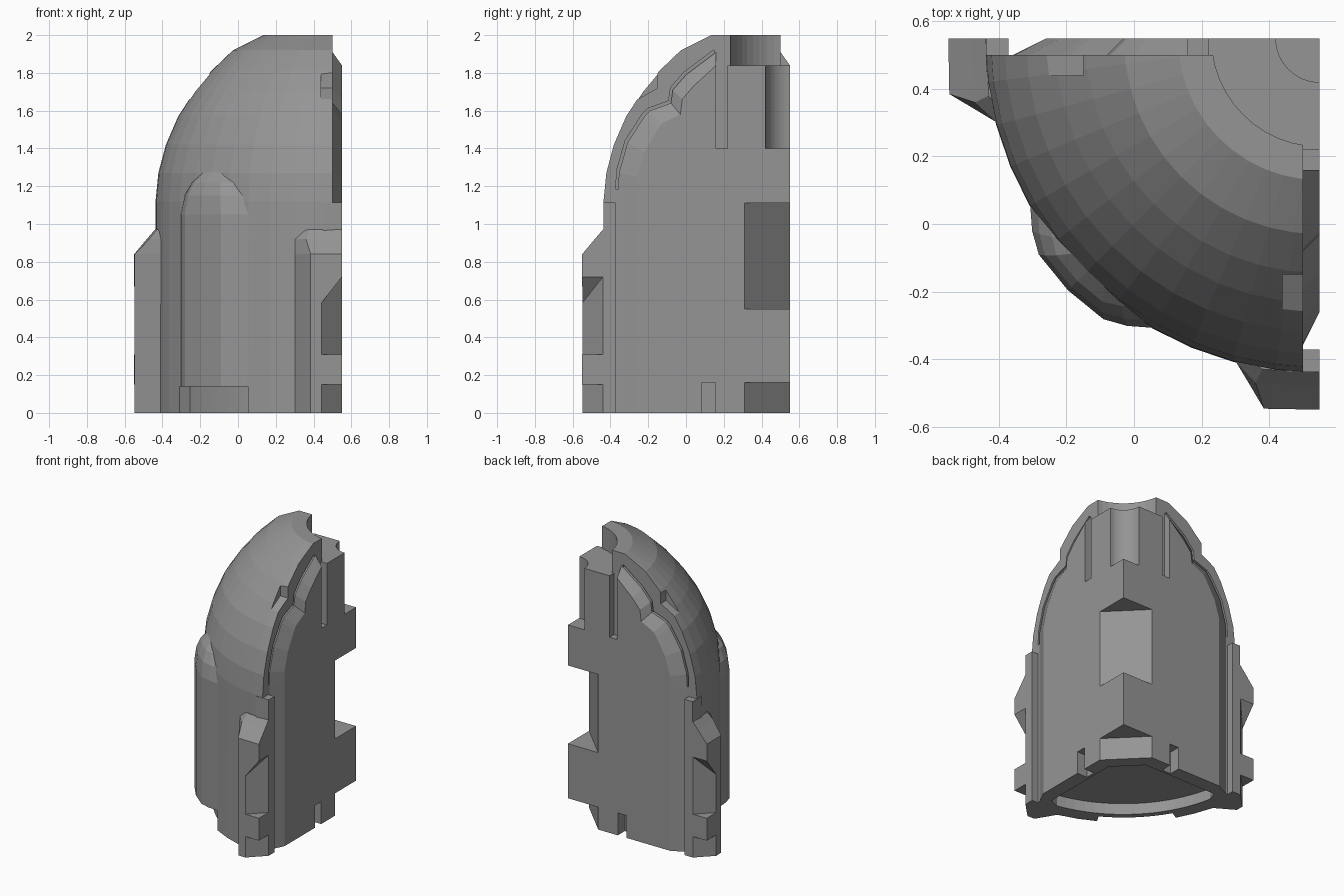
import bpy, bmesh
from math import radians, cos, sin, tau
from mathutils import Vector

if "Cube" in bpy.data.objects:
    bpy.data.objects.remove(bpy.data.objects["Cube"])

AX = 0.55  # revolve axis sits at x = y = AX

grey = bpy.data.materials.new("dark_grey")
grey.diffuse_color = (.3, .3, .3, 1)
grey.use_nodes = True
grey.node_tree.nodes["Principled BSDF"].inputs["Base Color"].default_value = grey.diffuse_color


def loft(name, loops):
    """Closed solid skinned through loops with equal point counts."""
    bm = bmesh.new()
    rings = [[bm.verts.new(p) for p in lp] for lp in loops]
    n = len(rings[0])
    for a, b in zip(rings, rings[1:]):
        for i in range(n):
            j = (i + 1) % n
            bm.faces.new((a[i], a[j], b[j], b[i]))
    bm.faces.new(rings[0])
    bm.faces.new(rings[-1])
    bmesh.ops.recalc_face_normals(bm, faces=bm.faces[:])
    me = bpy.data.meshes.new(name)
    bm.to_mesh(me)
    bm.free()
    me.materials.append(grey)
    ob = bpy.data.objects.new(name, me)
    bpy.context.collection.objects.link(ob)
    return ob


def prism(name, pts, z0, z1):
    return loft(name, [[(x, y, z) for x, y in pts] for z in (z0, z1)])


def side_prism(name, pts, x0, x1):
    return loft(name, [[(x, y, z) for y, z in pts] for x in (x0, x1)])


def box(name, x0, x1, y0, y1, z0, z1):
    return prism(name, [(x0, y0), (x1, y0), (x1, y1), (x0, y1)], z0, z1)


def polar(deg_off, r):
    """Point at an angle away from the outward diagonal."""
    a = radians(225 + deg_off)
    return AX + r * cos(a), AX + r * sin(a)


def arc(half, r, n=12):
    return [polar(-half + 2 * half * i / n, r) for i in range(n + 1)]


def revolve(name, profile, n=48):
    return loft(name, [[(AX + r * cos(tau * i / n), AX + r * sin(tau * i / n), z)
                        for i in range(n)] for r, z in profile])


def combine(ob, other, op):
    """Boolean, then discard the helper."""
    other.hide_render = True
    m = ob.modifiers.new(op, 'BOOLEAN')
    m.operation, m.object, m.solver = op, other, 'EXACT'
    bpy.context.view_layer.objects.active = ob
    bpy.ops.object.modifier_apply(modifier=m.name)
    bpy.data.objects.remove(other)


def cut(bm, co, no, fill):
    g = bmesh.ops.bisect_plane(bm, geom=bm.verts[:] + bm.edges[:] + bm.faces[:],
                               plane_co=co, plane_no=no, clear_outer=True)
    if fill:
        edges = [e for e in g['geom_cut'] if isinstance(e, bmesh.types.BMEdge)]
        bmesh.ops.holes_fill(bm, edges=edges)


def edit(ob, fn):
    bm = bmesh.new()
    bm.from_mesh(ob.data)
    fn(bm)
    bmesh.ops.recalc_face_normals(bm, faces=bm.faces[:])
    bm.to_mesh(ob.data)
    bm.free()


def mirror_diagonal(bm):
    """Keep the x > y half and reflect it over the x = y plane."""
    cut(bm, (0, 0, 0), Vector((-1, 1, 0)).normalized(), False)
    g = bmesh.ops.duplicate(bm, geom=bm.verts[:] + bm.edges[:] + bm.faces[:])['geom']
    for v in g:
        if isinstance(v, bmesh.types.BMVert):
            v.co.x, v.co.y = v.co.y, v.co.x
    bmesh.ops.reverse_faces(bm, faces=[f for f in g if isinstance(f, bmesh.types.BMFace)])
    bmesh.ops.remove_doubles(bm, verts=bm.verts[:], dist=0.0005)


# Domed shell, trimmed just short of the joint face
shell = revolve("domed_quarter_shell", [
    (.992, 0), (.99, 1.12), (.975, 1.27), (.935, 1.42), (.87, 1.57),
    (.785, 1.7), (.695, 1.81), (.58, 1.92), (.42, 2.0)])
edit(shell, lambda bm: cut(bm, (.5, 0, 0), (1, 0, 0), True))

# Raised joint plate with a bevelled outer edge and a slot near the top
tail = [(.16, 1.4), (.22, 1.4), (.22, 1.84), (.6, 1.84), (.6, 0)]
base = [(-.36, 0), (-.36, 1.17), (-.355, 1.27), (-.31, 1.43), (-.22, 1.57),
        (-.19, 1.6), (-.08, 1.64), (-.07, 1.71), (0, 1.79), (.16, 1.91)] + tail
face = [(-.26, 0), (-.26, 1.17), (-.26, 1.25), (-.22, 1.38), (-.15, 1.5),
        (-.13, 1.53), (-.03, 1.58), (-.02, 1.66), (.04, 1.73), (.16, 1.84)] + tail
plate = loft("joint_plate", [[(x, y, z) for y, z in o]
                             for x, o in ((.45, base), (.5, base), (AX, face))])

# Thin seam groove around the plate's curved edge, then join them
seam = [(y - .012, z + .012) for y, z in base[1:10]] + [(.16, 1.182)]
combine(shell, side_prism("seam_cut", seam, .475, .7), 'DIFFERENCE')
combine(shell, plate, 'UNION')

# Flange along the lower outer edge
combine(shell, box("edge_flange", .45, AX, -.438, -.372, 0, 1.115), 'UNION')

# Cuts: inner corner chamfers, top bore and neck recess, dome notch, base slots
corner = [(.06, .8), (.8, .06), (.9, .9)]
notch = [(-.4, 1.58), (-.15, 1.72), (-.15, 2.1), (-.4, 2.1)]
pocket = arc(34, .89, 16) + [(.45, -.3), (.45, .28), (.28, .45), (-.3, .45)]
cutters = [
    prism("low_corner_cut", corner, -.1, .16),
    prism("mid_corner_cut", corner, .55, 1.11),
    revolve("bore_cut", [(.13, 1.4), (.13, 2.2)]),
    revolve("neck_cut", [(.32, 1.84), (.32, 2.2)]),
    side_prism("dome_notch_cut", notch, .44, .7),
    box("base_slot_cut", .47, .7, .085, .155, -.1, .16),
    prism("base_step_cut", arc(15, 1.2) + arc(15, .93)[::-1], -.1, .14),
    prism("base_pocket_cut", pocket, -.1, .08),
]
for c in cutters:
    combine(shell, c, 'DIFFERENCE')
edit(shell, mirror_diagonal)

# Side rails with sloped tops and notched corners
foot = [(AX, -.385), (AX, -.55), (.385, -.547), (.3, -.405), (.3, -.385)]
mid = [(AX, -.385), (AX, -.483), (.36, -.47), (.3, -.405), (.3, -.385)]
top = [(AX, -.385), (AX, -.44), (.38, -.43), (.345, -.405), (.345, -.385)]
rails = loft("side_rails", [[(x, y, z) for x, y in o] for o, z in
                            ((foot, 0), (foot, .84), (mid, .92), (top, .97))])
tri = [(.42, -.57), (.57, -.42), (.57, -.57)]
combine(rails, prism("rail_low_cut", tri, -.1, .15), 'DIFFERENCE')
combine(rails, loft("rail_mid_cut", [
    [(x, y, .31) for x, y in tri],
    [(x, y, .58 + (x - .44) * 1.27) for x, y in tri]]), 'DIFFERENCE')
edit(rails, mirror_diagonal)

# Round-topped rib on the outer curve
shape = [(-15, .99), (-11.2, 1.025), (-7.4, 1.05), (0, 1.055),
         (7.4, 1.05), (11.2, 1.025), (15, .99)]
loops = []
for z, w, r in ((.14, 1, 1), (1.05, 1, 1), (1.15, .9, .988), (1.22, .75, .963), (1.28, .5, .92)):
    pts = [polar(d * w, s * r) for d, s in shape] + [polar(12 * w, .87), polar(-12 * w, .87)]
    loops.append([(x, y, z) for x, y in pts])
loft("outer_rib", loops)
